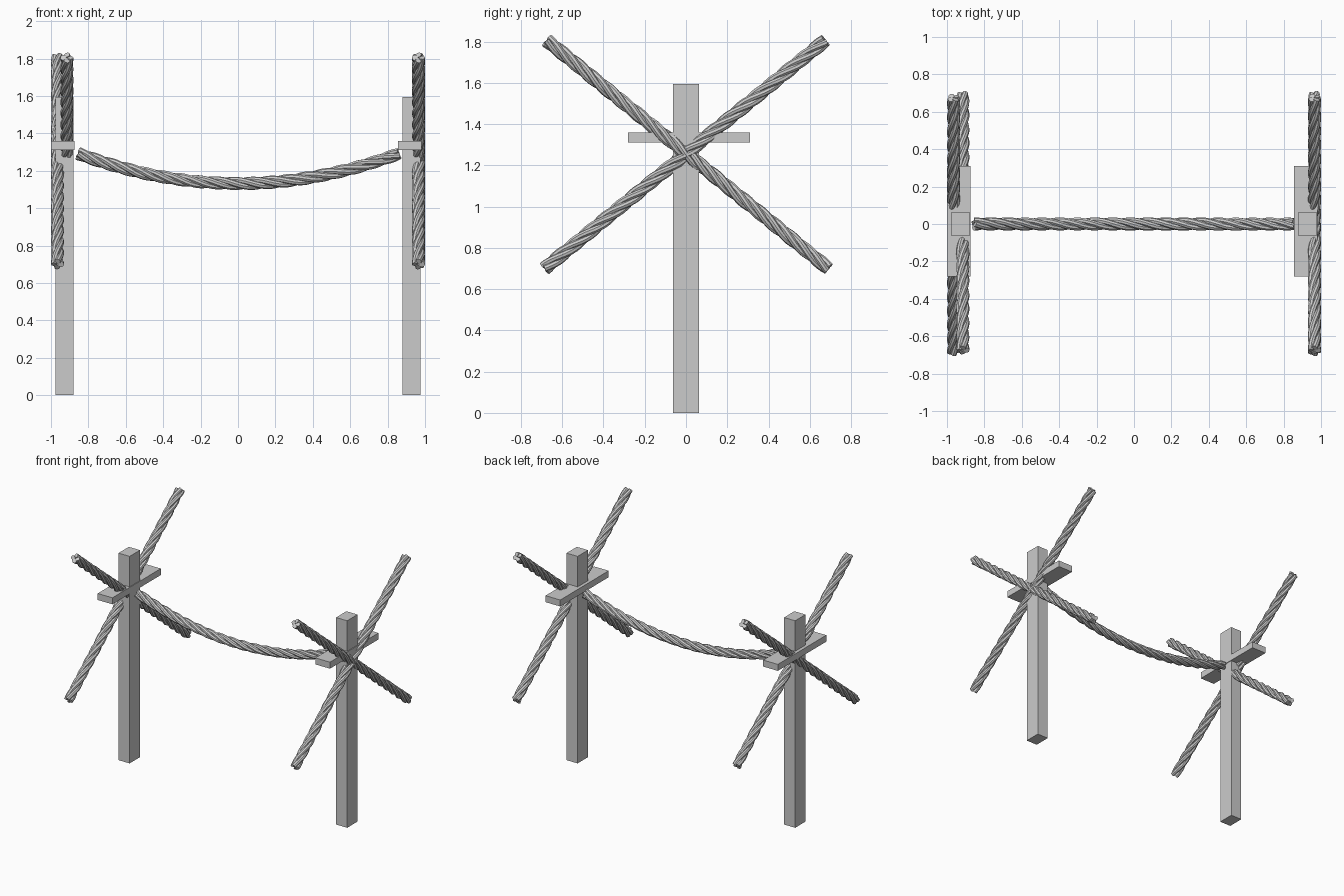
import bpy, math
from mathutils import Vector

if "Cube" in bpy.data.objects:
    bpy.data.objects.remove(bpy.data.objects["Cube"])

STRANDS, HELIX_R, STRAND_R, PITCH, HAND = 4, 0.019, 0.0165, 0.38, 1


def box(name, lo, hi):
    bpy.ops.mesh.primitive_cube_add(size=1, location=[(a + b) / 2 for a, b in zip(lo, hi)])
    ob = bpy.context.object
    ob.name = name
    ob.scale = [b - a for a, b in zip(lo, hi)]
    bpy.ops.object.transform_apply(location=False, rotation=False, scale=True)
    return ob


def rope(name, path, side, steps):
    """Twisted strands around path(t), t in 0..1; side is perpendicular to the path plane."""
    cu = bpy.data.curves.new(name, 'CURVE')
    cu.dimensions = '3D'
    cu.bevel_depth = STRAND_R
    cu.bevel_resolution = 2
    cu.use_fill_caps = True
    side = Vector(side)
    for k in range(STRANDS):
        sp = cu.splines.new('POLY')
        sp.points.add(steps)
        dist, prev = 0, path(0)
        for i in range(steps + 1):
            t = i / steps
            p = path(t)
            dist += (p - prev).length
            prev = p
            tan = (path(t + 0.001) - path(t - 0.001)).normalized()
            up = tan.cross(side)
            a = HAND * math.tau * dist / PITCH + math.tau * k / STRANDS
            q = p + HELIX_R * (math.cos(a) * side + math.sin(a) * up)
            sp.points[i].co = (*q, 1)
    ob = bpy.data.objects.new(name, cu)
    bpy.context.collection.objects.link(ob)
    bpy.ops.object.select_all(action='DESELECT')
    ob.select_set(True)
    bpy.context.view_layer.objects.active = ob
    bpy.ops.object.convert(target='MESH')
    bpy.ops.object.shade_smooth_by_angle(angle=math.radians(40))


def line(a, b):
    a, b = Vector(a), Vector(b)
    return lambda t: a.lerp(b, t)


# posts and crossbars
box("left_post", (-0.975, -0.063, 0), (-0.88, 0.063, 1.595))
box("right_post", (0.88, -0.063, 0), (0.975, 0.063, 1.595))
box("left_crossbar", (-1.0, -0.28, 1.31), (-0.875, 0.31, 1.36))
box("right_crossbar", (0.855, -0.28, 1.31), (0.98, 0.31, 1.36))

# crossed ropes on each post
for name, xr, xf in (("left", -0.965, -0.915), ("right", 0.965, 0.965)):
    rope(name + "_rising_rope", line((xr, -0.685, 0.70), (xr, 0.675, 1.805)), (1, 0, 0), 90)
    rope(name + "_falling_rope", line((xf, -0.675, 1.805), (xf, 0.69, 0.70)), (1, 0, 0), 90)

# sagging rope between the posts
rope("hanging_rope", lambda t: Vector((1.715 * t - 0.855, 0, 1.132 + 0.16 * (2 * t - 1) ** 2)), (0, 1, 0), 100)
